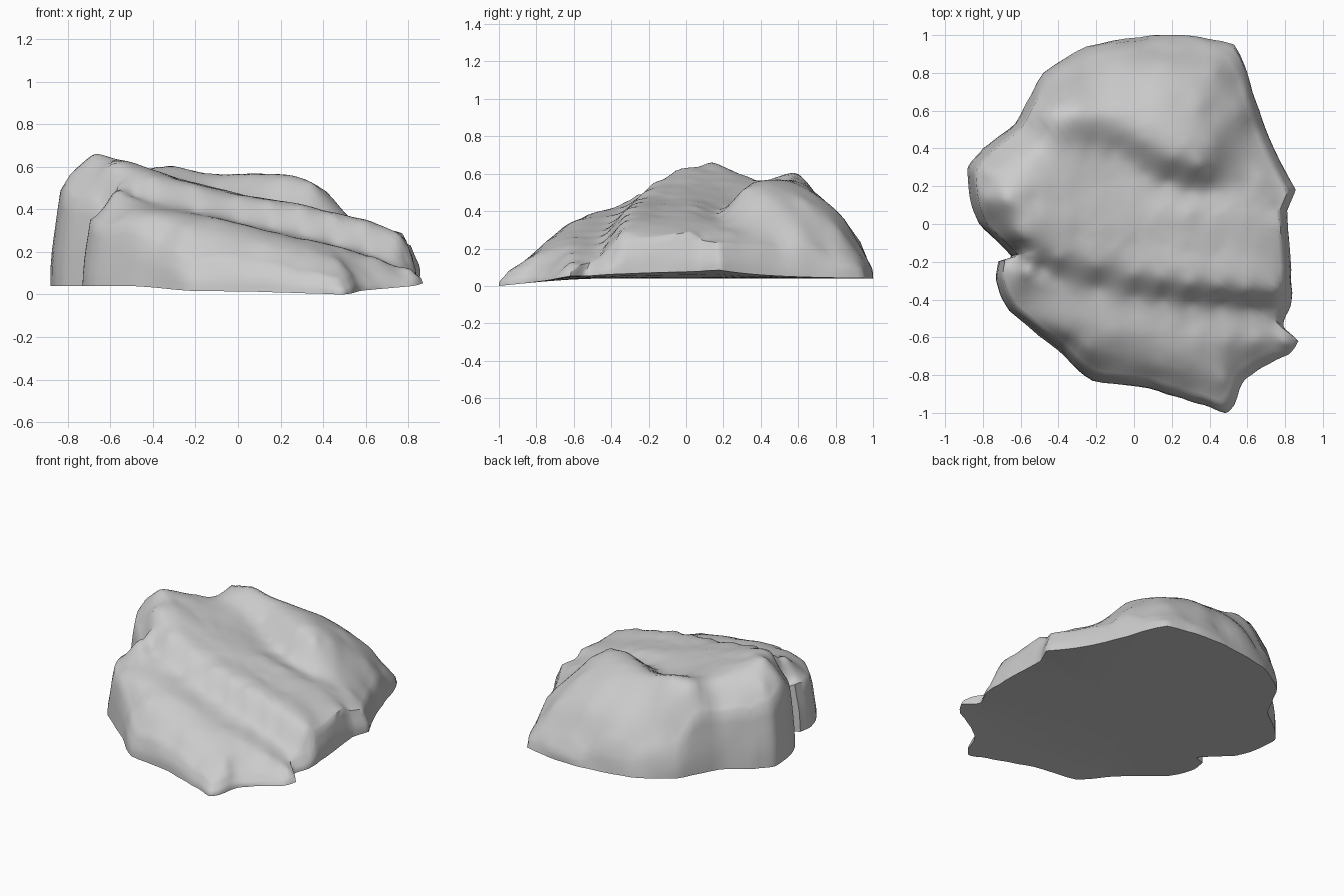
import bpy, math
from mathutils import Vector, noise

if "Cube" in bpy.data.objects:
    bpy.data.objects.remove(bpy.data.objects["Cube"])

# Footprint corners: x, y, height of the wall top there
rim = [(-.88, .30, .46), (-.80, .40, .42), (-.63, .53, .41), (-.48, .80, .24),
       (-.25, .94, .19), (.10, 1.0, .16), (.35, .99, .16), (.53, .95, .14),
       (.60, .80, .17), (.68, .55, .20), (.78, .32, .22), (.855, .18, .23),
       (.81, .07, .26), (.83, -.20, .26), (.835, -.40, .17), (.79, -.54, .13),
       (.87, -.62, .11), (.82, -.69, .10), (.66, -.77, .10), (.57, -.85, .10),
       (.53, -.96, .09), (.48, -1.0, .08), (.30, -.94, .11), (.08, -.87, .15),
       (-.22, -.83, .16), (-.40, -.67, .24), (-.66, -.46, .32), (-.73, -.30, .35),
       (-.72, -.20, .36), (-.65, -.17, .34), (-.82, .0, .45), (-.87, .15, .50)]
# Ridges, ledges and hollows across the top
ledge = [[(-.6, -.07, .60), (-.4, -.18, .55), (0, -.27, .46), (.3, -.32, .41), (.6, -.35, .33), (.77, -.36, .26)],
         [(-.57, -.17, .50), (-.4, -.29, .44), (0, -.38, .355), (.3, -.42, .29), (.6, -.44, .21), (.77, -.46, .15)],
         [(-.58, -.25, .49), (-.4, -.39, .415), (-.1, -.56, .36), (.2, -.58, .29), (.5, -.62, .22), (.8, -.62, .13)]]
plateau = [[(-.68, .13, .66), (-.4, .12, .58), (0, .1, .475), (.3, .06, .425), (.6, .05, .345), (.77, .05, .28)],
           [(-.3, -.06, .55), (0, -.11, .475), (.3, -.14, .42), (.6, -.16, .345), (.77, -.16, .275)],
           [(-.55, .35, .58), (-.35, .42, .555), (-.1, .40, .49), (.05, .27, .45), (.3, .18, .40), (.5, .19, .355), (.68, .24, .29)],
           [(-.8, .14, .55), (-.78, .28, .54), (-.66, .38, .51)]]
back = [[(-.45, .59, .58), (-.3, .60, .60), (-.1, .57, .57), (.05, .44, .565), (.2, .35, .55), (.35, .315, .52), (.42, .42, .48)],
        [(-.35, .72, .44), (-.1, .72, .48), (.15, .68, .50), (.35, .64, .46), (.47, .52, .41), (.54, .34, .35)],
        [(-.15, .86, .33), (.15, .86, .35), (.42, .82, .30), (.56, .6, .31)]]
front = [[(-.5, -.5, .38), (-.25, -.66, .315), (0, -.74, .25), (.25, -.78, .21), (.48, -.82, .155)]]

INSET = .95  # where the top meets the wall

# Spread control points along each feature
ctrl = [(x * INSET, y * INSET, z) for x, y, z in rim]
for line in ledge + plateau + back + front:
    for a, b in zip(line, line[1:]):
        ctrl += [a, tuple((Vector(a) + Vector(b)) / 2)]
    ctrl.append(line[-1])


def solve(A, b):
    n = len(b)
    M = [row[:] + [v] for row, v in zip(A, b)]
    for i in range(n):
        p = max(range(i, n), key=lambda r: abs(M[r][i]))
        M[i], M[p] = M[p], M[i]
        for r in range(i + 1, n):
            f = M[r][i] / M[i][i]
            if f:
                M[r] = [u - f * v for u, v in zip(M[r], M[i])]
    x = [0] * n
    for i in reversed(range(n)):
        x[i] = (M[i][n] - sum(M[i][j] * x[j] for j in range(i + 1, n))) / M[i][i]
    return x


def kernel(ax, ay, bx, by):
    return -math.sqrt((ax - bx) ** 2 + (ay - by) ** 2 + .0003)


# Smooth surface through the control points
A = [[kernel(p[0], p[1], q[0], q[1]) for q in ctrl] + [1] for p in ctrl]
A.append([1] * len(ctrl) + [0])
w = solve(A, [p[2] for p in ctrl] + [0])


def height(x, y):
    h = w[-1] + sum(k * kernel(x, y, p[0], p[1]) for k, p in zip(w, ctrl))
    return h + .006 * noise.fractal(Vector((x * 4, y * 4, 1)), 1.0, 2.0, 3)


def base(x, y):
    rise = .09 * max(0, x) ** 4 * max(0, 1 - abs(y - .1))
    return .045 + rise - .04 * max(0, -y - .6) / .4


# Finely stepped, slightly rounded and ragged outline
outline = []
m = len(rim)
for i in range(m):
    p0, p1, p2, p3 = (Vector(rim[(i + d) % m][:2]) for d in (-1, 0, 1, 2))
    for k in range(5):
        t = k / 5
        line = p1.lerp(p2, t)
        curve = .5 * (2 * p1 + (p2 - p0) * t + (2 * p0 - 5 * p1 + 4 * p2 - p3) * t * t
                      + (3 * p1 - p0 - 3 * p2 + p3) * t ** 3)
        q = line.lerp(curve, .4)
        outline.append(q * (1 + .012 * t * (1 - t) * 4 * noise.noise(Vector((q.x * 9, q.y * 9, 3)))))
n = len(outline)

# Rings: top surface, then wall, then underside
verts, faces = [(0, 0, height(0, 0))], []
N = 40
rings = 0
for i in range(1, N + 1):
    t = INSET * (i / N) ** .85
    verts += [(p.x * t, p.y * t, height(p.x * t, p.y * t)) for p in outline]
    rings += 1
for k in range(1, 6):
    f = k / 5
    t = INSET + (1 - INSET) * math.sin(f * math.pi / 2)
    for p in outline:
        top, bot = height(p.x * INSET, p.y * INSET), base(p.x, p.y)
        dent = 1 + .012 * math.sin(f * math.pi) * noise.noise(Vector((p.x * 5, p.y * 5, f * 2)))
        verts.append((p.x * t * dent, p.y * t * dent, top + (bot - top) * f))
    rings += 1
for t in (.85, .6, .3):
    verts += [(p.x * t, p.y * t, base(p.x * t, p.y * t)) for p in outline]
    rings += 1
verts.append((0, 0, .045))
for j in range(n):
    k = (j + 1) % n
    faces.append((0, 1 + k, 1 + j))
    for r in range(rings - 1):
        o = 1 + r * n
        faces.append((o + j, o + k, o + n + k, o + n + j))
    o = 1 + (rings - 1) * n
    faces.append((o + j, o + k, len(verts) - 1))

me = bpy.data.meshes.new("rock")
me.from_pydata(verts, [], faces)
# Rest the lowest point on the ground
low = min(v.co.z for v in me.vertices)
for v in me.vertices:
    v.co.z -= low
rock = bpy.data.objects.new("rock", me)
bpy.context.collection.objects.link(rock)
bpy.context.view_layer.objects.active = rock
rock.select_set(True)

# Consistent outward normals and soft shading
bpy.ops.object.mode_set(mode='EDIT')
bpy.ops.mesh.select_all(action='SELECT')
bpy.ops.mesh.normals_make_consistent(inside=False)
bpy.ops.object.mode_set(mode='OBJECT')
bpy.ops.object.shade_smooth_by_angle(angle=math.radians(50))
